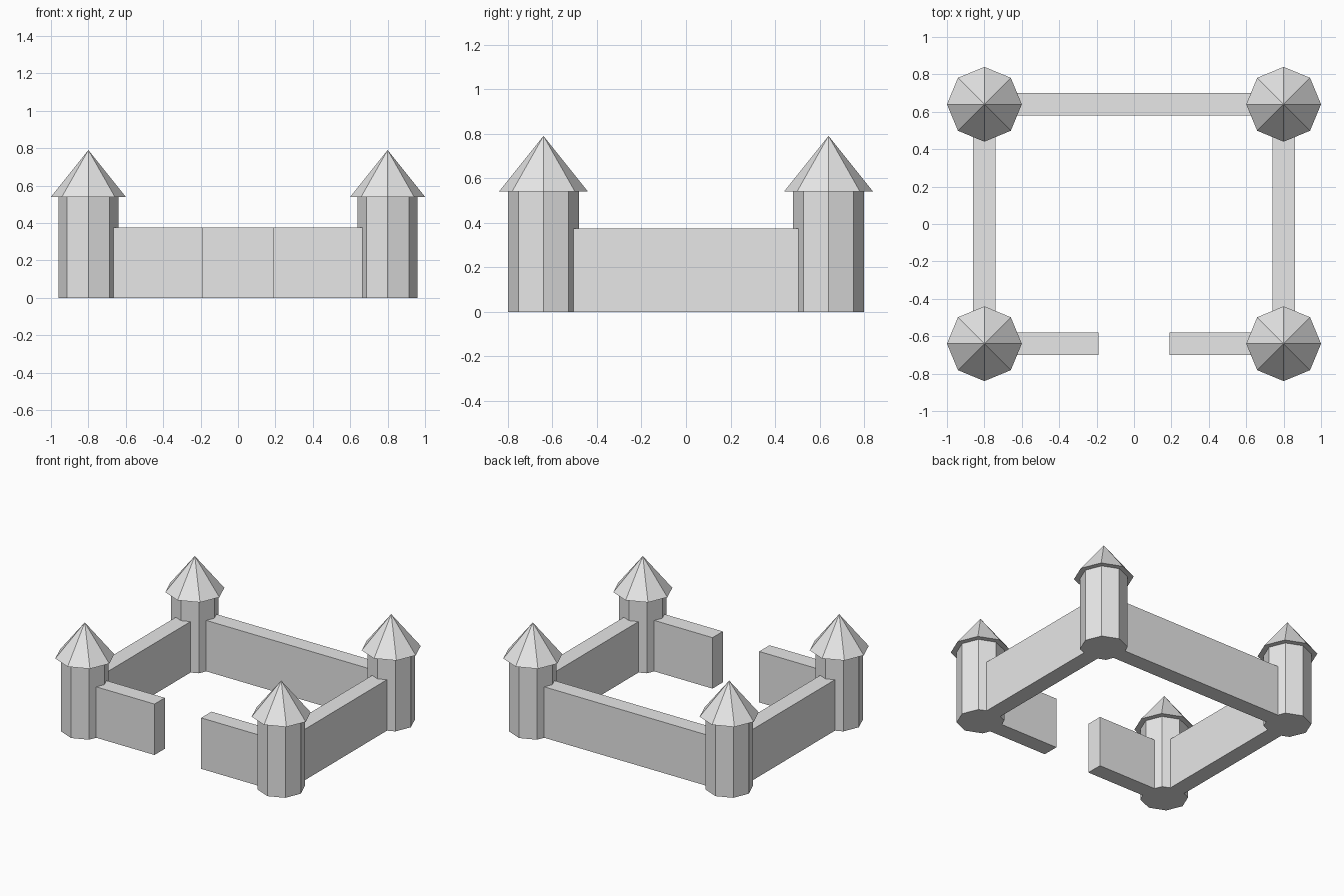
import bpy

if "Cube" in bpy.data.objects:
    bpy.data.objects.remove(bpy.data.objects["Cube"])

TOWER_X, TOWER_Y = 0.8, 0.64
TOWER_R, TOWER_H = 0.16, 0.54
ROOF_R, ROOF_H = 0.2, 0.25
WALL_H, WALL_T = 0.375, 0.12
GATE_HALF = 0.19

stone = bpy.data.materials.new("grey_stone")
stone.diffuse_color = (0.8, 0.8, 0.8, 1)
stone.use_nodes = True
stone.node_tree.nodes["Principled BSDF"].inputs["Base Color"].default_value = stone.diffuse_color


def finish(name):
    obj = bpy.context.object
    obj.name = name
    obj.data.materials.append(stone)
    return obj


def box(name, x0, x1, y0, y1, height):
    bpy.ops.mesh.primitive_cube_add(
        size=1, location=((x0 + x1) / 2, (y0 + y1) / 2, height / 2))
    obj = finish(name)
    obj.scale = (x1 - x0, y1 - y0, height)
    bpy.ops.object.transform_apply(location=False, rotation=False, scale=True)
    return obj


# Four octagonal corner towers with overhanging pointed roofs
for y, depth_name in ((-TOWER_Y, "front"), (TOWER_Y, "back")):
    for x, side_name in ((-TOWER_X, "left"), (TOWER_X, "right")):
        corner = f"{depth_name}_{side_name}"
        bpy.ops.mesh.primitive_cylinder_add(
            vertices=8, radius=TOWER_R, depth=TOWER_H, location=(x, y, TOWER_H / 2))
        finish(f"{corner}_tower")
        bpy.ops.mesh.primitive_cone_add(
            vertices=8, radius1=ROOF_R, radius2=0, depth=ROOF_H,
            location=(x, y, TOWER_H + ROOF_H / 2))
        finish(f"{corner}_roof")

# Side walls and back wall, ending inside the towers
t = WALL_T / 2
for x, side_name in ((-TOWER_X, "left"), (TOWER_X, "right")):
    box(f"{side_name}_wall", x - t, x + t, -TOWER_Y, TOWER_Y, WALL_H)
box("back_wall", -TOWER_X, TOWER_X, TOWER_Y - t, TOWER_Y + t, WALL_H)

# Front wall in two halves with the gate opening between
box("front_left_wall", -TOWER_X, -GATE_HALF, -TOWER_Y - t, -TOWER_Y + t, WALL_H)
box("front_right_wall", GATE_HALF, TOWER_X, -TOWER_Y - t, -TOWER_Y + t, WALL_H)
